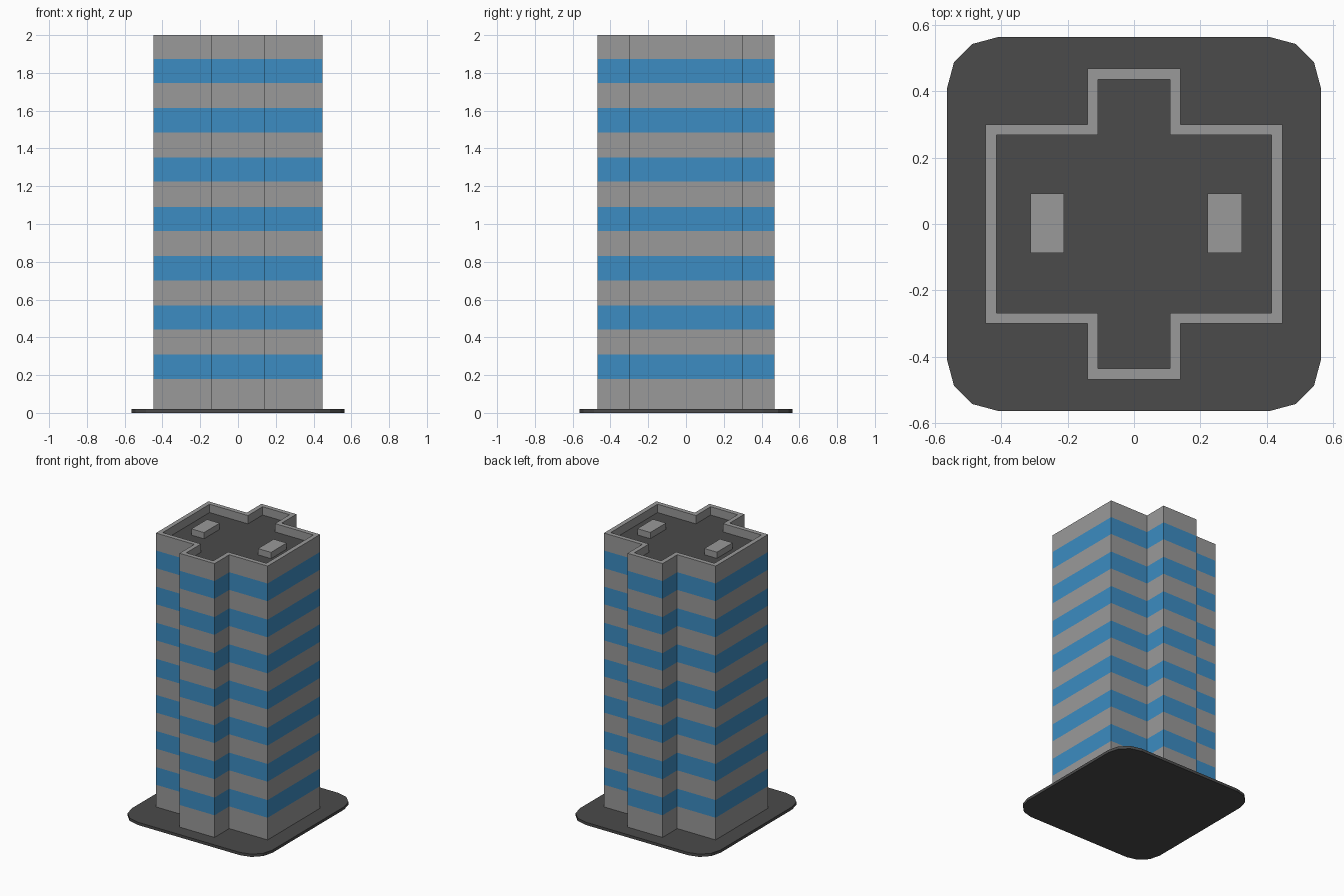
import bpy, bmesh, math

if "Cube" in bpy.data.objects:
    bpy.data.objects.remove(bpy.data.objects["Cube"])


def material(name, rgb):
    m = bpy.data.materials.new(name)
    m.diffuse_color = (*rgb, 1)
    m.use_nodes = True
    m.node_tree.nodes["Principled BSDF"].inputs["Base Color"].default_value = m.diffuse_color
    return m


GREY = material("concrete grey", (0.32, 0.32, 0.32))
BLUE = material("window blue", (0.045, 0.263, 0.54))
DARK = material("dark asphalt", (0.069, 0.069, 0.069))


def loft(name, rings, mats, rule):
    """Stack of matching rings joined by walls and capped at both ends."""
    bm = bmesh.new()
    loops = [[bm.verts.new((x, y, z)) for x, y in pts] for pts, z in rings]
    n = len(loops[0])
    for level, (a, b) in enumerate(zip(loops, loops[1:])):
        for i in range(n):
            j = (i + 1) % n
            f = bm.faces.new((a[i], a[j], b[j], b[i]))
            f.material_index = rule(level)
    bm.faces.new(loops[0][::-1])
    bm.faces.new(loops[-1]).material_index = rule(len(rings) - 1)
    bmesh.ops.recalc_face_normals(bm, faces=bm.faces)
    me = bpy.data.meshes.new(name)
    bm.to_mesh(me)
    bm.free()
    for m in mats:
        me.materials.append(m)
    ob = bpy.data.objects.new(name, me)
    bpy.context.collection.objects.link(ob)
    return ob


def cross(d=0.0):
    """Cross-shaped floor plan, inset by d."""
    w, h, p, q = 0.447 - d, 0.30 - d, 0.14 - d, 0.468 - d
    quarter = [(w, h), (p, h), (p, q)]
    pts = quarter + [(-x, y) for x, y in quarter[::-1]]
    return pts + [(-x, -y) for x, y in pts]


def rounded_square(half, r, steps):
    c = half - r
    pts = []
    for k, (sx, sy) in enumerate([(1, 1), (-1, 1), (-1, -1), (1, -1)]):
        for i in range(steps + 1):
            a = math.pi / 2 * (k + i / steps)
            pts.append((sx * c + r * math.cos(a), sy * c + r * math.sin(a)))
    return pts


# Ground slab with rounded corners
slab = rounded_square(0.563, 0.153, 3)
loft("base_slab", [(slab, 0), (slab, 0.02)], [DARK], lambda k: 0)

# Tower: seven window bands, parapet and sunken roof
levels = [0.02]
for i in range(7):
    z = 0.18 + i * 0.261
    levels += [z, z + 0.128]
levels.append(2.0)
rings = [(cross(), z) for z in levels]
rings += [(cross(0.032), 2.0), (cross(0.032), 1.94)]
last = len(rings) - 1
loft("tower", rings, [GREY, BLUE, DARK],
     lambda k: 2 if k == last else (1 if k < 14 and k % 2 else 0))

# Two rooftop service boxes
for name, x0, x1 in (("roof_box_left", -0.312, -0.211), ("roof_box_right", 0.221, 0.325)):
    rect = [(x0, -0.087), (x1, -0.087), (x1, 0.092), (x0, 0.092)]
    loft(name, [(rect, 1.935), (rect, 1.985)], [GREY], lambda k: 0)
